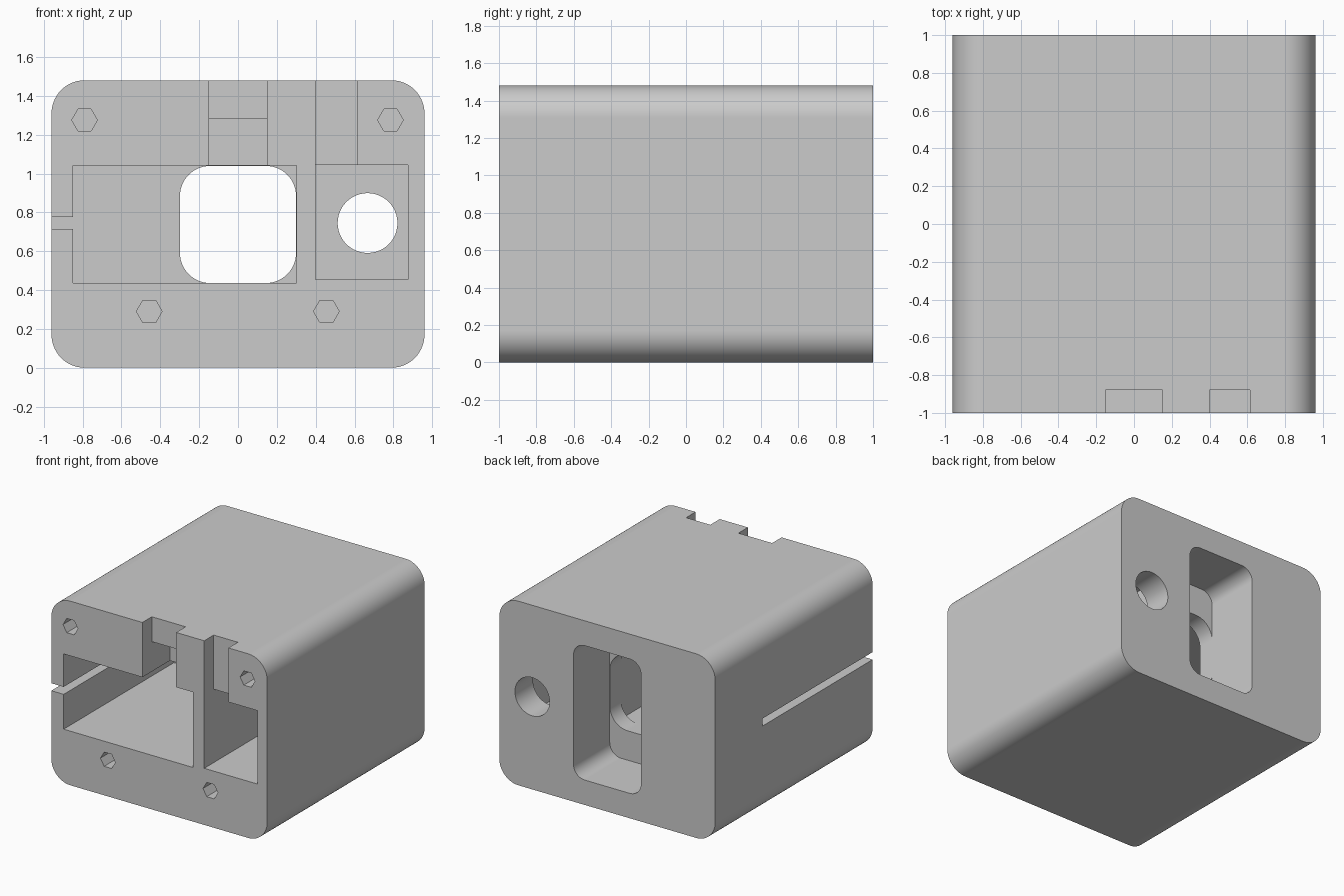
import bpy, math

# Remove the default object
old = bpy.data.objects.get("Cube")
if old:
    bpy.data.objects.remove(old, do_unlink=True)

# Single grey plastic colour
GREY = (0.6, 0.6, 0.6, 1.0)
mat = bpy.data.materials.new("grey_plastic")
mat.use_nodes = True
mat.diffuse_color = GREY
for node in mat.node_tree.nodes:
    if node.type == 'BSDF_PRINCIPLED':
        node.inputs["Base Color"].default_value = GREY


def prism(name, profile, y0, y1):
    """Extrude an (x, z) outline from y0 to y1."""
    n = len(profile)
    verts = [(x, y, z) for y in (y0, y1) for x, z in profile]
    faces = [tuple(range(n)), tuple(range(2 * n - 1, n - 1, -1))]
    faces += [(i, n + i, n + (i + 1) % n, (i + 1) % n) for i in range(n)]
    mesh = bpy.data.meshes.new(name)
    mesh.from_pydata(verts, [], faces)
    mesh.materials.append(mat)
    obj = bpy.data.objects.new(name, mesh)
    bpy.context.collection.objects.link(obj)
    return obj


def rect(x0, x1, z0, z1):
    return [(x0, z0), (x1, z0), (x1, z1), (x0, z1)]


def rounded(x0, x1, z0, z1, r, seg=14):
    pts = []
    corners = [(x1 - r, z1 - r), (x0 + r, z1 - r), (x0 + r, z0 + r), (x1 - r, z0 + r)]
    for k, (cx, cz) in enumerate(corners):
        for i in range(seg + 1):
            a = math.pi / 2 * (k + i / seg)
            pts.append((cx + r * math.cos(a), cz + r * math.sin(a)))
    return pts


def ring(cx, cz, r, sides):
    return [(cx + r * math.cos(math.tau * i / sides),
             cz + r * math.sin(math.tau * i / sides)) for i in range(sides)]


# Rounded housing block
housing = prism("housing", rounded(-0.96, 0.96, 0, 1.48, 0.17), -1, 1)

FRONT, BACK = -1.1, 1.1
cutters = [
    # Main front cavity and the thin slot through its side wall
    prism("main_cavity", rect(-0.85, 0.3, 0.435, 1.04), FRONT, 0.4),
    prism("side_slot", rect(-1.1, -0.8, 0.715, 0.775), FRONT, 0.4),
    # Tall recess in the back, and the window joining it to the cavity
    prism("back_recess", rounded(-0.3, 0.3, 0.2, 1.28, 0.1), 0.54, BACK),
    prism("window", rounded(-0.299, 0.299, 0.436, 1.039, 0.155), 0.3, 0.6),
    # Channel above the cavity and the notch open to the top
    prism("ceiling_channel", rect(-0.15, 0.15, 1.0, 1.28), FRONT, -0.65),
    prism("centre_notch", rect(-0.15, 0.15, 1.1, 1.6), FRONT, -0.88),
    # Small cavity with its own notch and round back hole
    prism("small_cavity", rect(0.4, 0.875, 0.455, 1.045), FRONT, 0.77),
    prism("small_notch", rect(0.4, 0.615, 1.0, 1.6), FRONT, -0.88),
    prism("round_hole", ring(0.667, 0.745, 0.154, 48), 0.6, BACK),
]
# Hexagonal screw holes
for cx, cz in [(-0.79, 1.275), (0.785, 1.275), (-0.457, 0.29), (0.455, 0.29)]:
    cutters.append(prism("screw_hole", ring(cx, cz, 0.066, 6), FRONT, -0.7))

# Cut every opening, then drop the cutters
bpy.ops.object.select_all(action='DESELECT')
bpy.context.view_layer.objects.active = housing
housing.select_set(True)
for cutter in cutters:
    cutter.hide_render = True
    mod = housing.modifiers.new("cut", 'BOOLEAN')
    mod.operation = 'DIFFERENCE'
    mod.solver = 'EXACT'
    mod.object = cutter
    bpy.ops.object.modifier_apply(modifier=mod.name)
    bpy.data.objects.remove(cutter, do_unlink=True)

# Smooth rounded corners while keeping flat faces flat
bpy.ops.object.shade_smooth_by_angle(angle=math.radians(30))
normals = housing.modifiers.new("flat_face_normals", 'WEIGHTED_NORMAL')
normals.keep_sharp = True
